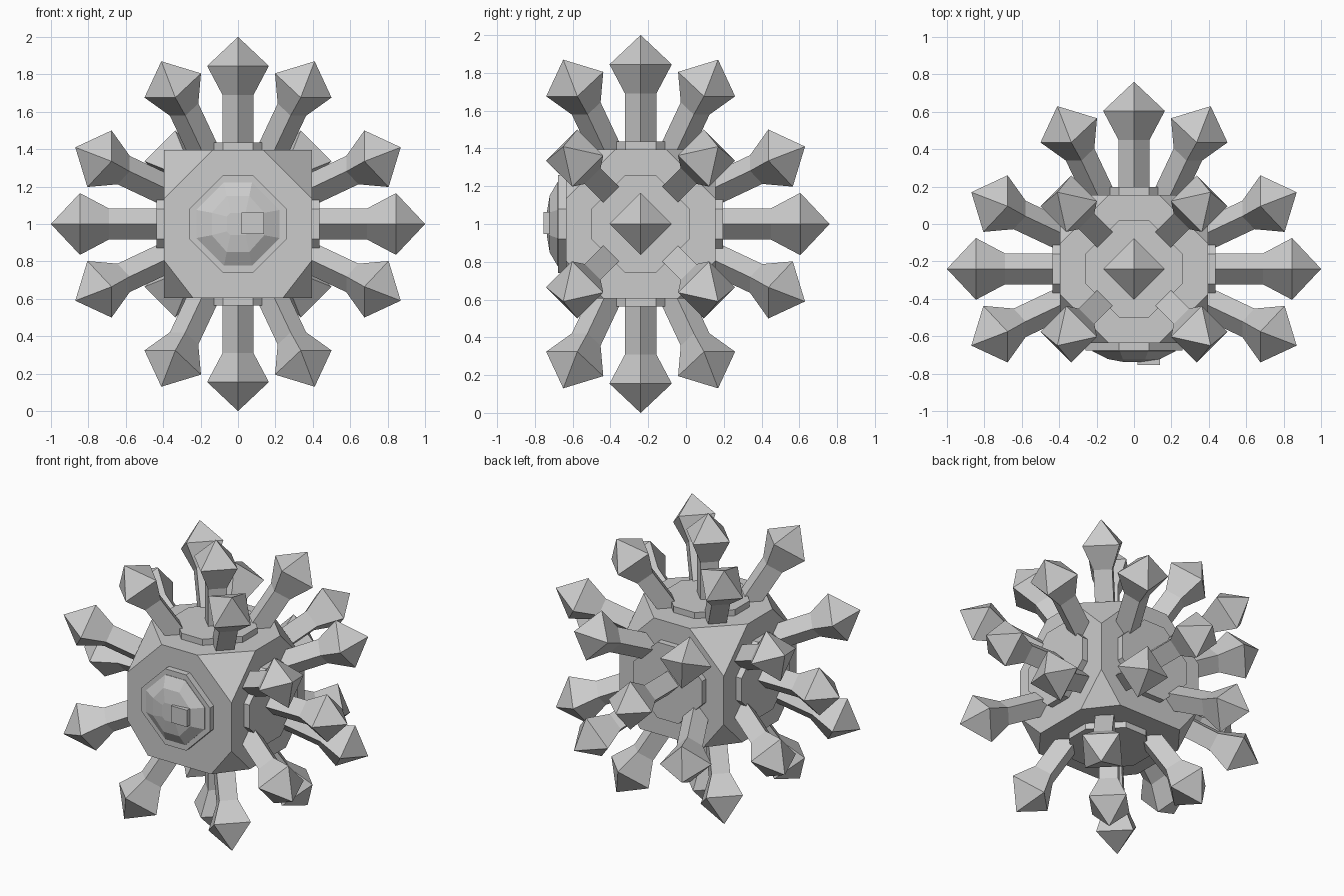
import bpy, bmesh
from math import radians
from mathutils import Matrix, Vector

if "Cube" in bpy.data.objects:
    bpy.data.objects.remove(bpy.data.objects["Cube"])

CENTRE = Matrix.Translation((0, -0.24, 1.0))
UP = Vector((0, 0, 1))


def finish(bm, name, matrix):
    bmesh.ops.recalc_face_normals(bm, faces=bm.faces)
    bmesh.ops.transform(bm, matrix=CENTRE @ matrix, verts=bm.verts)
    mesh = bpy.data.meshes.new(name)
    bm.to_mesh(mesh)
    bm.free()
    ob = bpy.data.objects.new(name, mesh)
    bpy.context.collection.objects.link(ob)
    return ob


def loft(name, rings, matrix):
    """Skin equal-length rings of points and cap both ends."""
    bm = bmesh.new()
    loops = [[bm.verts.new(p) for p in ring] for ring in rings]
    n = len(loops[0])
    for a, b in zip(loops, loops[1:]):
        for i in range(n):
            j = (i + 1) % n
            bm.faces.new((a[i], a[j], b[j], b[i]))
    bm.faces.new(loops[0][::-1])
    bm.faces.new(loops[-1])
    bmesh.ops.remove_doubles(bm, verts=bm.verts, dist=1e-4)
    return finish(bm, name, matrix)


def octagon(half_x, half_y, flat, z):
    a, b, f = half_x, half_y, flat
    return [(a, -f, z), (a, f, z), (f, b, z), (-f, b, z),
            (-a, f, z), (-a, -f, z), (-f, -b, z), (f, -b, z)]


def diamond(r, z):
    return [(r, 0, z), (0, r, z), (-r, 0, z), (0, -r, z)]


def spike(name, length, matrix):
    # four-sided stem flaring into a pointed knob
    profile = [(0.083, 0.3), (0.083, length - 0.31),
               (0.165, length - 0.155), (0.0005, length)]
    loft(name, [diamond(r, z) for r, z in profile], matrix)


# Body: cube with its eight corners sliced off
H = 0.395
bm = bmesh.new()
bmesh.ops.create_cube(bm, size=2 * H)
for sx in (-1, 1):
    for sy in (-1, 1):
        for sz in (-1, 1):
            cx, cy, cz = (0.26, 0.26, 0.26) if sz > 0 else (0.155, 0.2, 0.2)
            bmesh.ops.bisect_plane(
                bm, geom=bm.verts[:] + bm.edges[:] + bm.faces[:],
                plane_co=(sx * (H - cx), sy * H, sz * H),
                plane_no=(sx / cx, sy / cy, sz / cz), clear_outer=True)
            bmesh.ops.holes_fill(bm, edges=[e for e in bm.edges if e.is_boundary])
finish(bm, "body", Matrix())

# Face frames: local z points out of each side
FACES = {
    "top": Matrix(),
    "bottom": Matrix.Rotation(radians(180), 4, 'Y'),
    "right": Matrix.Rotation(radians(90), 4, 'Y'),
    "left": Matrix.Rotation(radians(-90), 4, 'Y'),
    "back": Matrix.Rotation(radians(-90), 4, 'X'),
    "front": Matrix.Rotation(radians(90), 4, 'X'),
}

for side, frame in FACES.items():
    # Octagonal plate on every side
    loft(side + "_plate", [octagon(0.26, 0.26, 0.08, 0.36),
                           octagon(0.26, 0.26, 0.08, 0.437)], frame)
    if side == "front":
        continue
    # One straight spike and four leaning ones
    spike(side + "_spike", 1.0, frame)
    for i, (x, y) in enumerate(((1, 1), (-1, 1), (-1, -1), (1, -1))):
        lean = UP.rotation_difference(Vector((0.41 * x, 0.41 * y, 0.87)))
        spike(f"{side}_leaning_spike_{i + 1}", 1.045,
              frame @ lean.to_matrix().to_4x4())

# Faceted eye dome on the front plate
loft("eye", [octagon(0.222, 0.222, 0.075, 0.42),
             octagon(0.222, 0.222, 0.075, 0.44),
             octagon(0.14, 0.15, 0.06, 0.482),
             octagon(0.06, 0.06, 0.04, 0.497)], FACES["front"])

# Pupil block set off to one side
bm = bmesh.new()
bmesh.ops.create_cube(bm, size=1)
bmesh.ops.scale(bm, vec=(0.12, 0.115, 0.095), verts=bm.verts)
bmesh.ops.translate(bm, vec=(0.08, 0.005, 0.4675), verts=bm.verts)
finish(bm, "pupil", FACES["front"])
